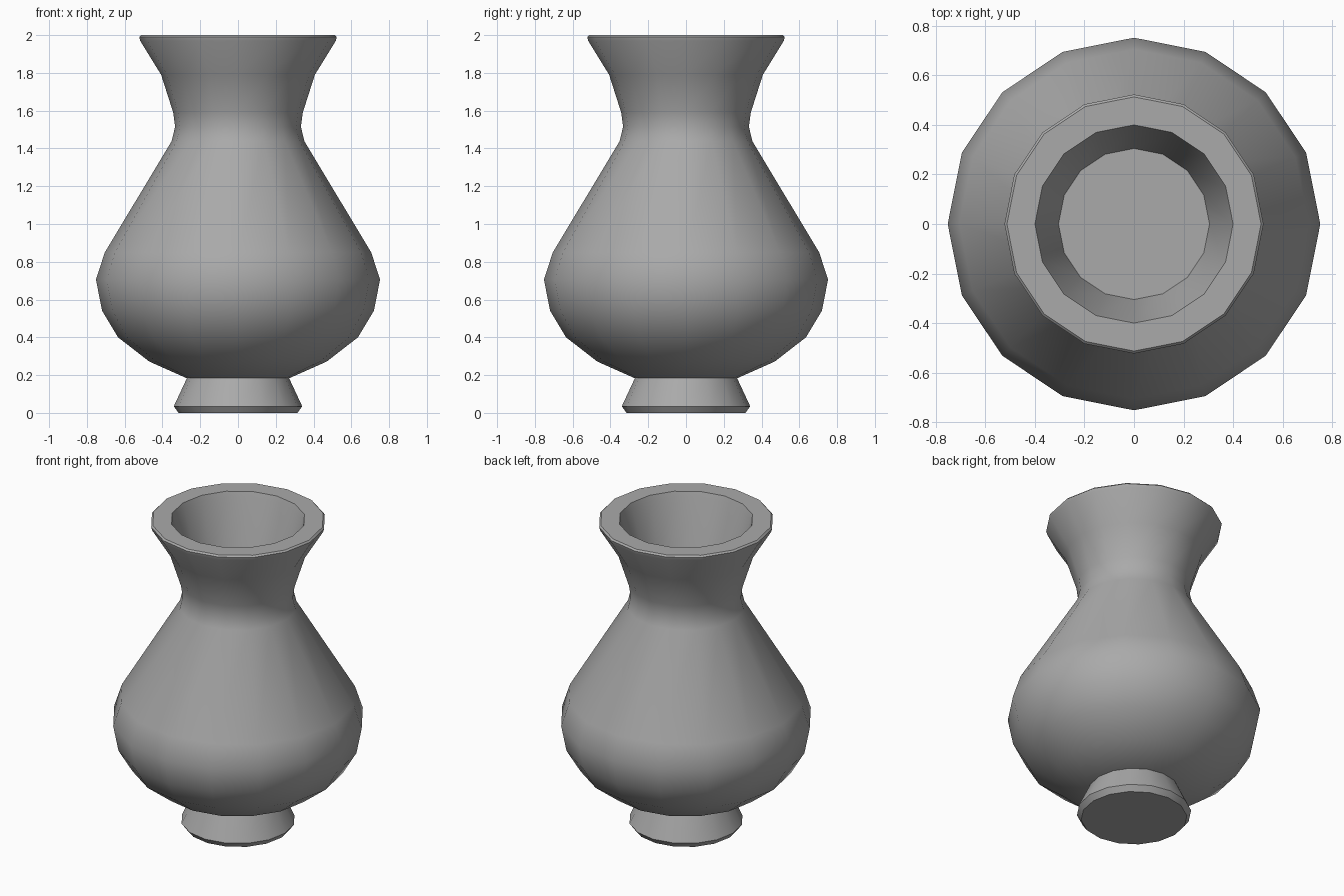
import bpy
import bmesh
import math

SIDES = 16

cube = bpy.data.objects.get("Cube")
if cube:
    bpy.data.objects.remove(cube, do_unlink=True)


def make_material(name, colour):
    mat = bpy.data.materials.new(name)
    mat.use_nodes = True
    mat.diffuse_color = colour
    mat.node_tree.nodes["Principled BSDF"].inputs["Base Color"].default_value = colour
    return mat


def lathe(name, profile, mat):
    """Turn a (radius, height) profile around the z axis."""
    bm = bmesh.new()
    verts = [bm.verts.new((r, 0, z)) for r, z in profile]
    edges = [bm.edges.new(pair) for pair in zip(verts, verts[1:])]
    bmesh.ops.spin(bm, geom=verts + edges, cent=(0, 0, 0), axis=(0, 0, 1),
                   angle=math.tau, steps=SIDES, use_duplicate=False)
    bmesh.ops.remove_doubles(bm, verts=bm.verts[:], dist=0.0005)
    bmesh.ops.recalc_face_normals(bm, faces=bm.faces[:])
    mesh = bpy.data.meshes.new(name)
    bm.to_mesh(mesh)
    bm.free()
    mesh.materials.append(mat)
    obj = bpy.data.objects.new(name, mesh)
    bpy.context.collection.objects.link(obj)
    bpy.ops.object.select_all(action="DESELECT")
    obj.select_set(True)
    bpy.context.view_layer.objects.active = obj
    bpy.ops.object.shade_smooth_by_angle(angle=math.radians(42))
    return obj


clay = make_material("grey_clay", (0.4, 0.4, 0.4, 1))

# Flared foot with a chamfered base, closed inside the body
lathe("foot", [(0, 0), (0.315, 0), (0.34, 0.035), (0.27, 0.185), (0, 0.2)], clay)

# Belly, neck and flared lip, then the shallow tapered mouth and its floor
belly = [(0, 0.185), (0.275, 0.185), (0.47, 0.272), (0.635, 0.4),
         (0.72, 0.542), (0.752, 0.706), (0.705, 0.85)]
neck = [(0.352, 1.437), (0.333, 1.515), (0.343, 1.59), (0.407, 1.79)]
lip = [(0.518, 1.97), (0.523, 1.99), (0.513, 2)]
mouth = [(0.4, 2), (0.39, 1.97), (0.305, 1.67), (0, 1.67)]
lathe("vase_body", belly + neck + lip + mouth, clay)
